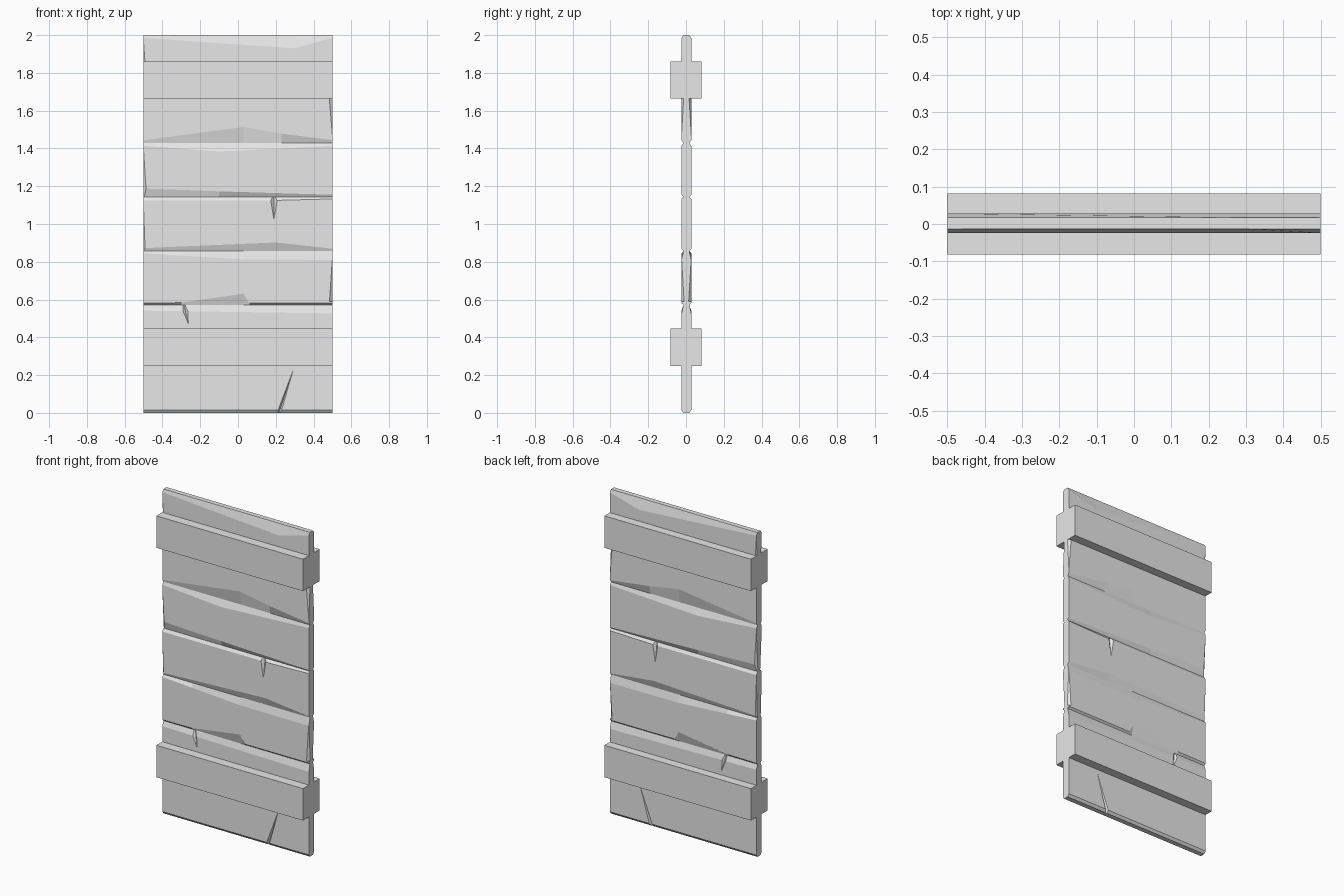
import bpy, bmesh

if "Cube" in bpy.data.objects:
    bpy.data.objects.remove(bpy.data.objects["Cube"])

grey = bpy.data.materials.new("plain_grey")
grey.use_nodes = True
grey.diffuse_color = (0.8, 0.8, 0.8, 1)
grey.node_tree.nodes["Principled BSDF"].inputs["Base Color"].default_value = (0.8, 0.8, 0.8, 1)

PLANKS = 7
STEP = 2 / PLANKS
MID, HALF, GROOVE = 0.002, 0.026, 0.011


def make_object(name, bm):
    bmesh.ops.recalc_face_normals(bm, faces=bm.faces)
    mesh = bpy.data.meshes.new(name)
    bm.to_mesh(mesh)
    bm.free()
    mesh.materials.append(grey)
    obj = bpy.data.objects.new(name, mesh)
    bpy.context.collection.objects.link(obj)
    return obj


def height_at(profile, x):
    """Chamfer height at x, read along a short list of (x, height) points."""
    for (xa, ha), (xb, hb) in zip(profile, profile[1:]):
        if x <= xb:
            return ha + (hb - ha) * (x - xa) / (xb - xa)
    return profile[-1][1]


# Worn chamfer below and above each seam, keyed by seam number
even = [(-0.5, 0.015), (0.5, 0.015)]
below = {
    2: [(-0.5, 0.03), (0.5, 0.045)],
    3: [(-0.5, 0.012), (0.03, 0.045), (0.5, 0.047)],
    4: [(-0.5, 0.018), (0.2, 0.018), (0.5, 0.01)],
    5: [(-0.5, 0.015), (-0.1, 0.045), (0.5, 0.015)],
    7: [(-0.5, 0.015), (0.3, 0.07), (0.5, 0.015)],
}
above = {
    2: [(-0.5, 0.01), (-0.3, 0.012), (0.03, 0.06), (0.06, 0.01), (0.5, 0.01)],
    3: [(-0.5, 0.015), (0.2, 0.045), (0.5, 0.012)],
    4: [(-0.5, 0.045), (-0.1, 0.03), (0.5, 0.012)],
    5: [(-0.5, 0.015), (0.03, 0.085), (0.23, 0.05), (0.5, 0.015)],
}


def plank(i):
    """Loft an eight-sided cross-section along the plank."""
    low, high = above.get(i, even), below.get(i + 1, even)
    z0, z1 = i * STEP, (i + 1) * STEP
    bm = bmesh.new()
    rings = []
    for x in sorted({p[0] for p in low + high}):
        a, b = z0 + height_at(low, x), z1 - height_at(high, x)
        inner = HALF - GROOVE
        side = [(inner, z0), (HALF, a), (HALF, b), (inner, z1)]
        ring = side + [(-y, z) for y, z in reversed(side)]
        rings.append([bm.verts.new((x, MID + y, z)) for y, z in ring])
    for r, s in zip(rings, rings[1:]):
        for k in range(8):
            n = (k + 1) % 8
            bm.faces.new((r[k], r[n], s[n], s[k]))
    bm.faces.new(rings[0])
    bm.faces.new(rings[-1])
    return make_object(f"plank_{i + 1}", bm)


# Tapering cracks and chipped ends: plank, wide end (x, z), tip (x, z), half width, depth
cracks = [
    (0, (0.21, -0.02), (0.30, 0.25), 0.012, 0.022),
    (1, (-0.29, 0.59), (-0.26, 0.46), 0.025, 0.02),
    (3, (0.19, 1.16), (0.19, 1.01), 0.025, 0.02),
    (2, (0.5, 0.59), (0.5, 0.86), 0.018, 0.014),
    (3, (-0.5, 0.86), (-0.5, 1.14), 0.01, 0.01),
    (4, (-0.5, 1.14), (-0.5, 1.43), 0.018, 0.015),
    (5, (0.5, 1.72), (0.5, 1.43), 0.024, 0.015),
    (6, (-0.5, 1.71), (-0.5, 2.0), 0.02, 0.015),
]


def crack_cutter(marks):
    bm = bmesh.new()
    for _, (bx, bz), (tx, tz), width, depth in marks:
        for s in (-1, 1):
            face = MID + s * HALF
            wide = [(bx - width, face + s * 0.002, bz),
                    (bx + width, face + s * 0.002, bz),
                    (bx, face - s * depth, bz)]
            v = [bm.verts.new(p) for p in wide + [(tx, face + s * 0.002, tz)]]
            for tri in ((0, 1, 2), (0, 1, 3), (1, 2, 3), (2, 0, 3)):
                bm.faces.new([v[k] for k in tri])
    cutter = make_object("crack_cutter", bm)
    cutter.hide_render = True
    return cutter


# Stacked planks with their cracks cut in
for i in range(PLANKS):
    board = plank(i)
    marks = [c for c in cracks if c[0] == i]
    if marks:
        cutter = crack_cutter(marks)
        mod = board.modifiers.new("cracks", 'BOOLEAN')
        mod.operation, mod.solver, mod.object = 'DIFFERENCE', 'EXACT', cutter
        bpy.context.view_layer.objects.active = board
        bpy.ops.object.modifier_apply(modifier=mod.name)
        bpy.data.objects.remove(cutter)

# Battens wrapping the planks
for name, z in (("lower_batten", 0.347), ("upper_batten", 1.762)):
    bm = bmesh.new()
    bmesh.ops.create_cube(bm, size=1)
    bmesh.ops.scale(bm, vec=(1, 0.163, 0.197), verts=bm.verts)
    bmesh.ops.translate(bm, vec=(0, 0, z), verts=bm.verts)
    make_object(name, bm)
